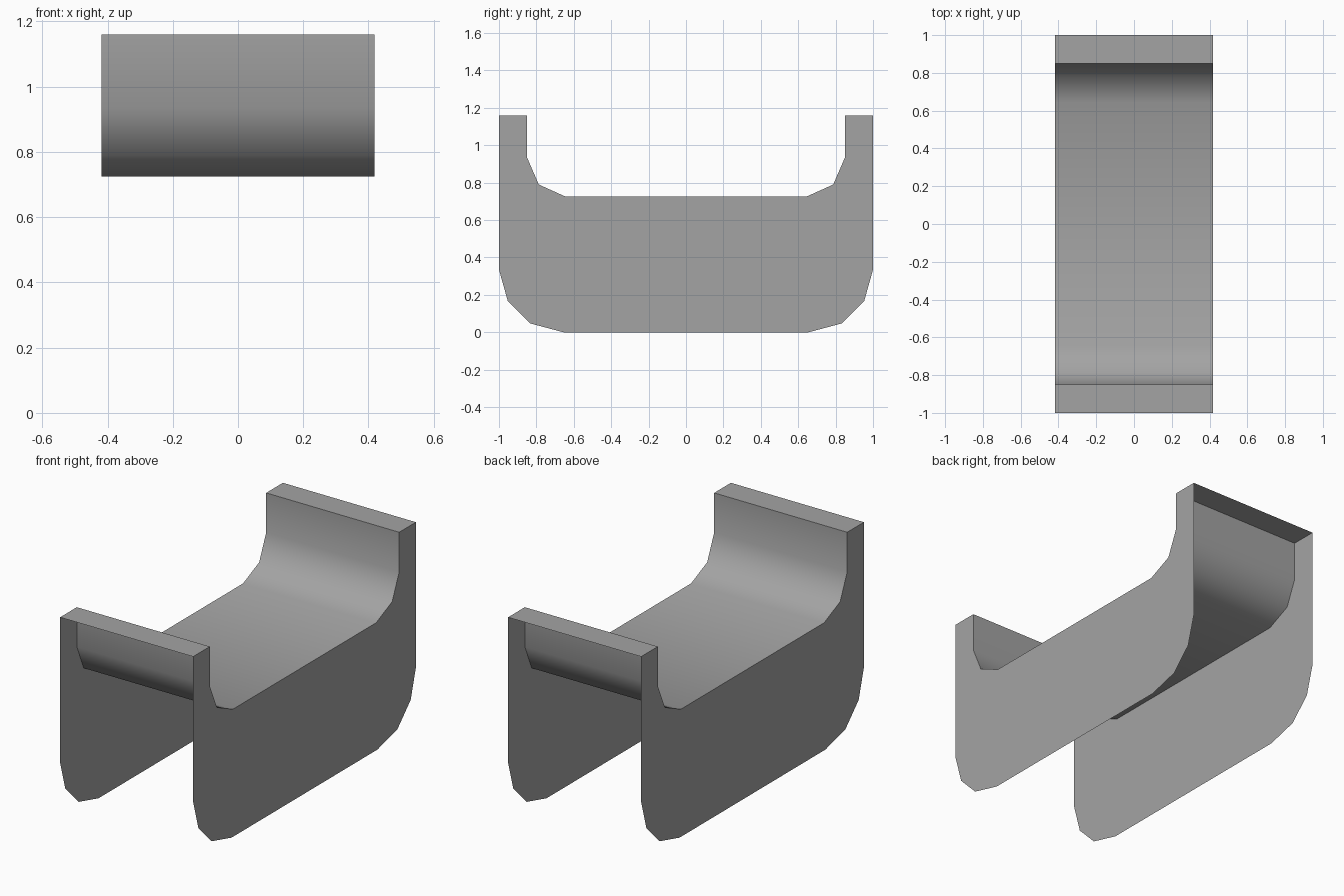
import bpy
import math

cube = bpy.data.objects.get("Cube")
if cube:
    bpy.data.objects.remove(cube, do_unlink=True)

grey = bpy.data.materials.new("mid_grey")
grey.use_nodes = True
colour = (0.37, 0.37, 0.37, 1)
grey.diffuse_color = colour
grey.node_tree.nodes["Principled BSDF"].inputs["Base Color"].default_value = colour

HALF_WIDTH = 0.418

# Half profiles in (y, z), from the rim inward and from the rim down
upper_half = [(1, 1.16), (0.85, 1.16), (0.85, 0.935), (0.787, 0.79), (0.643, 0.725)]
lower_half = [(1, 0.335), (0.953, 0.168), (0.835, 0.048), (0.655, 0)]


def mirrored(half):
    """Whole profile, running from +y to -y."""
    return half + [(-y, z) for y, z in reversed(half)]


def add_mesh(name, verts, faces):
    mesh = bpy.data.meshes.new(name)
    mesh.from_pydata(verts, [], faces)
    mesh.materials.append(grey)
    obj = bpy.data.objects.new(name, mesh)
    bpy.context.collection.objects.link(obj)
    return obj


upper = mirrored(upper_half)
lower = mirrored(lower_half)

# Curved bed with rims: one open sheet swept across the width
count = len(upper)
verts = [(x, y, z) for x in (-HALF_WIDTH, HALF_WIDTH) for y, z in upper]
faces = [(i, i + 1, count + i + 1, count + i) for i in range(count - 1)]
bed = add_mesh("curved_bed", verts, faces)
bpy.ops.object.select_all(action="DESELECT")
bed.select_set(True)
bpy.context.view_layer.objects.active = bed
bpy.ops.object.shade_smooth_by_angle(angle=math.radians(50))

# Flat side panels, facing outward
outline = upper + lower[::-1]
for name, x in (("left_side_panel", HALF_WIDTH), ("right_side_panel", -HALF_WIDTH)):
    ring = list(range(len(outline)))
    if x > 0:
        ring.reverse()
    panel = add_mesh(name, [(x, y, z) for y, z in outline], [ring])
    # Make sure the face points away from the middle
    if panel.data.polygons[0].normal.x * x < 0:
        panel.data.flip_normals()
